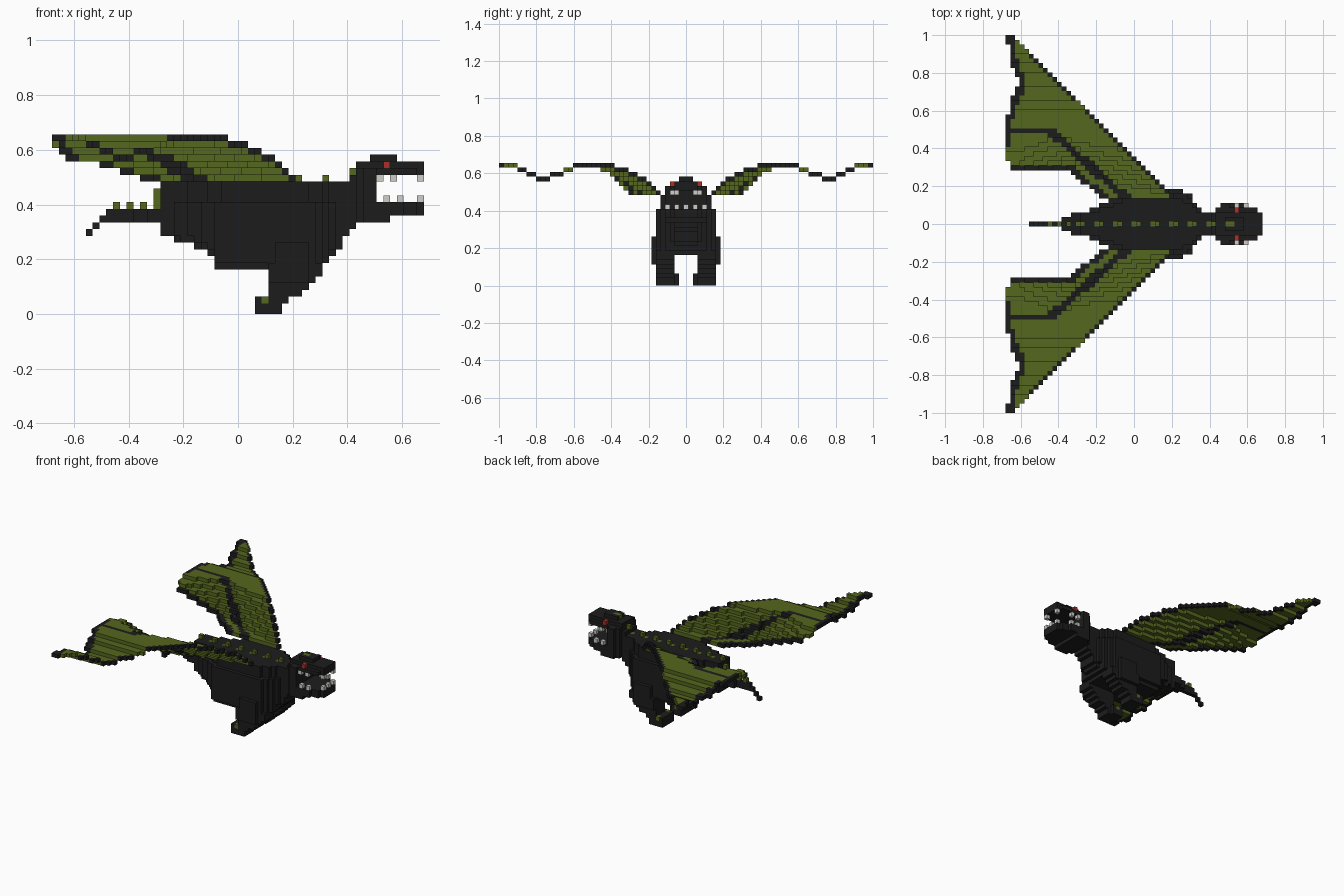
import bpy
import bmesh
from math import floor

default_cube = bpy.data.objects.get("Cube")
if default_cube:
    bpy.data.objects.remove(default_cube, do_unlink=True)

SIZE = 2 / 81          # edge length of one block
SINK = 0.0104          # the lowest layer of blocks is cut off by the ground
HIDE, MEMBRANE, BONE, EYE = range(4)


def make_material(name, colour):
    material = bpy.data.materials.new(name)
    material.use_nodes = True
    material.diffuse_color = (*colour, 1)
    shader = material.node_tree.nodes["Principled BSDF"]
    shader.inputs["Base Color"].default_value = (*colour, 1)
    shader.inputs["Roughness"].default_value = 0.9
    return material


materials = [
    make_material("charcoal hide", (0.012, 0.012, 0.012)),
    make_material("olive membrane", (0.09, 0.135, 0.013)),
    make_material("pale bone", (0.62, 0.62, 0.6)),
    make_material("red eye", (0.4, 0.03, 0.02)),
]

# The six sides of a block: neighbour direction and corner loop
SIDES = []
for axis in range(3):
    for sign in (0, 1):
        u, v = (axis + 1) % 3, (axis + 2) % 3
        loop = []
        for a, b in ((0, 0), (1, 0), (1, 1), (0, 1)):
            corner = [0, 0, 0]
            corner[axis], corner[u], corner[v] = sign, a, b
            loop.append(tuple(corner))
        step = [0, 0, 0]
        step[axis] = 2 * sign - 1
        SIDES.append((step, loop if sign else loop[::-1]))


def build(name, cells):
    """Make one object from the outer sides of a set of coloured blocks."""
    bm = bmesh.new()
    corners = {}

    def vertex(key):
        if key not in corners:
            i, j, k = key
            corners[key] = bm.verts.new(((i - 27.5) * SIZE, (j - 0.5) * SIZE,
                                         max(0, k * SIZE - SINK)))
        return corners[key]

    for cell, colour in cells.items():
        for step, loop in SIDES:
            if tuple(c + s for c, s in zip(cell, step)) in cells:
                continue
            face = bm.faces.new([vertex(tuple(c + o for c, o in zip(cell, off))) for off in loop])
            face.material_index = colour
    mesh = bpy.data.meshes.new(name)
    bm.to_mesh(mesh)
    bm.free()
    for material in materials:
        mesh.materials.append(material)
    obj = bpy.data.objects.new(name, mesh)
    bpy.context.collection.objects.link(obj)


def fill(rule):
    """Collect every block whose centre is given a colour by the rule."""
    cells = {}
    for i in range(55):
        for j in range(-8, 9):
            for k in range(27):
                x, y, z = (i - 27) * SIZE, j * SIZE, (k + 0.5) * SIZE - SINK
                colour = rule(x, y, z)
                if colour is not None:
                    cells[i, j, k] = colour
    return cells


def blend(table, t):
    """Interpolate the rows of a table whose first column is the position."""
    for low, high in zip(table, table[1:]):
        if t <= high[0]:
            f = max(0, (t - low[0]) / (high[0] - low[0]))
            return [a + (b - a) * f for a, b in zip(low[1:], high[1:])]
    return table[-1][1:]


def column(x):
    return round(x / SIZE) + 27


# Body and neck: position, underside, top, half width
BODY = [(-.28, .30, .483, .06), (-.2, .257, .483, .09), (-.13, .245, .483, .12),
        (-.085, .2, .483, .155), (-.07, .157, .483, .165), (.27, .157, .483, .165),
        (.33, .19, .483, .11), (.35, .21, .483, .065), (.4, .29, .483, .065),
        (.43, .325, .53, .065), (.46, .335, .55, .07)]


def body_rule(x, y, z):
    if not -.28 < x < .46:
        return None
    bottom, top, half = blend(BODY, x)
    if z > .41:
        half = max(.06, half * .75)
    elif z < bottom + SIZE:
        half *= .85
    if bottom < z < top and abs(y) < half:
        # Green marks set into the back, in front of which the spikes rise
        marked = abs(y) < .01 and z > top - SIZE and column(x) % 4 == 3
        return MEMBRANE if marked else HIDE


build("body", fill(body_rule))

# Legs: height, back, front
LEG = [(0, .05, .15), (.054, .05, .18), (.058, .1, .2), (.08, .1, .25),
       (.13, .11, .3), (.16, .12, .31), (.26, .13, .27)]


def leg_rule(x, y, z):
    if z > .26:
        return None
    back, front = blend(LEG, z)
    inner = .035 if z < .055 and x < .13 else .06
    outer = .19 if .12 < z < .26 and .12 < x < .25 else .17
    if back < x < front and inner < abs(y) < outer:
        # Claw patches on the inner and outer side of the foot
        claw = column(x) == 31 and .035 < z < .055 and not .06 < abs(y) < .14
        return MEMBRANE if claw else HIDE


legs = fill(leg_rule)
for side, name in ((1, "left_leg"), (-1, "right_leg")):
    build(name, {cell: c for cell, c in legs.items() if cell[1] * side > 0})

# Head with open jaws
HEAD = [(.43, .07), (.47, .105), (.6, .105), (.65, .08), (.68, .055)]


def head_rule(x, y, z):
    half = blend(HEAD, x)[0]
    if x < .44 or z < .335 or z > .583:
        return None
    if z > .558:
        half = .04 if .47 < x < .57 else 0
    elif z > .533:
        half = min(half, .065)
    elif z > .508:
        half = min(half, .085) if x > .51 else half
    elif z > .41 and x > .5:
        half = 0
    elif z < .36 and x > .55:
        half = 0
    if abs(y) < half:
        return MEMBRANE if z > .558 and abs(y) < .01 and x < .53 else HIDE


build("head", fill(head_rule))
build("eyes", {(column(.54), side * 3, 22): EYE for side in (1, -1)})

# Teeth along both jaws, the lower row standing wider
teeth = {(54, 0, 17): BONE}
for layer, out, places in ((20, 3, (.52, .57)), (17, 4, (.54, .6))):
    for side in (1, -1):
        teeth[54, 2 * side, layer] = BONE
        for x in places:
            teeth[column(x), out * side, layer] = BONE
build("teeth", teeth)

# Tail: thin tip dropping away, thicker towards the body
tail = {(5, 0, 12): HIDE, (6, 0, 13): HIDE, (7, 0, 14): HIDE}
for i in range(8, 17):
    half = 0 if i < 12 else 1 if i < 14 else 2
    for j in range(-half, half + 1):
        for k in (14, 15):
            tail[i, j, k] = HIDE
build("tail", tail)

# Row of spikes down the back
spikes = {(i, 0, 16): MEMBRANE for i in range(9, 16, 2)}
spikes.update({(15, 0, k): MEMBRANE for k in (17, 18)})
spikes.update({(i, 0, 20): MEMBRANE for i in range(16, 41, 4)})
spikes.update({(44, 0, 21): MEMBRANE, (45, 0, 22): MEMBRANE})
build("back_spikes", spikes)

# Wings: distance out from the body against surface height, and trailing edge
ARCH = [(.13, .5), (.2, .56), (.25, .585), (.32, .615), (.42, .655), (.55, .65), (.62, .63),
        (.68, .6), (.76, .575), (.82, .6), (.88, .63), (.97, .655)]
TRAIL = [(.14, -.15), (.29, -.35), (.295, -.63), (.34, -.66), (.4, -.68), (.53, -.68),
         (.58, -.65), (.65, -.64), (.7, -.61), (.78, -.6), (.83, -.63), (.9, -.645), (1, -.66)]


def wing_colour(x, y, lead, trail):
    strut = -.42 + (.47 - y) * 1.14
    on_edge = lead - x < SIZE * .8 and not .91 < y < .98 and not .6 < y < .66
    on_rear = x - trail < (.035 if y < .29 else SIZE) and not .32 < y < .4
    on_hem = .28 < y < .32 and x < -.3
    on_strut = y < .5 and abs(x - strut) < .032
    on_rib = abs(y - .485) < SIZE * .6 and x < -.41
    return HIDE if on_edge or on_rear or on_hem or on_strut or on_rib else MEMBRANE


for side, name in ((1, "left_wing"), (-1, "right_wing")):
    wing = {}
    for j in range(6, 41):
        y = j * SIZE
        lead, trail = .355 - y, blend(TRAIL, y)[0]
        for i in range(55):
            x = (i - 27) * SIZE
            if trail - SIZE / 2 <= x <= lead:
                # The inner part sags behind the leading edge and rises again at the rear
                sag = max(0, min(.25 * (lead - x), .35 * (x + .62)))
                sag *= min(1, max(0, (.5 - y) / .2))
                height = max(.5, blend(ARCH, y)[0] - sag)
                k = min(26, floor((height - .006 + SINK) / SIZE))
                wing[i, j * side, k] = wing_colour(x, y, lead, trail)
    build(name, wing)
